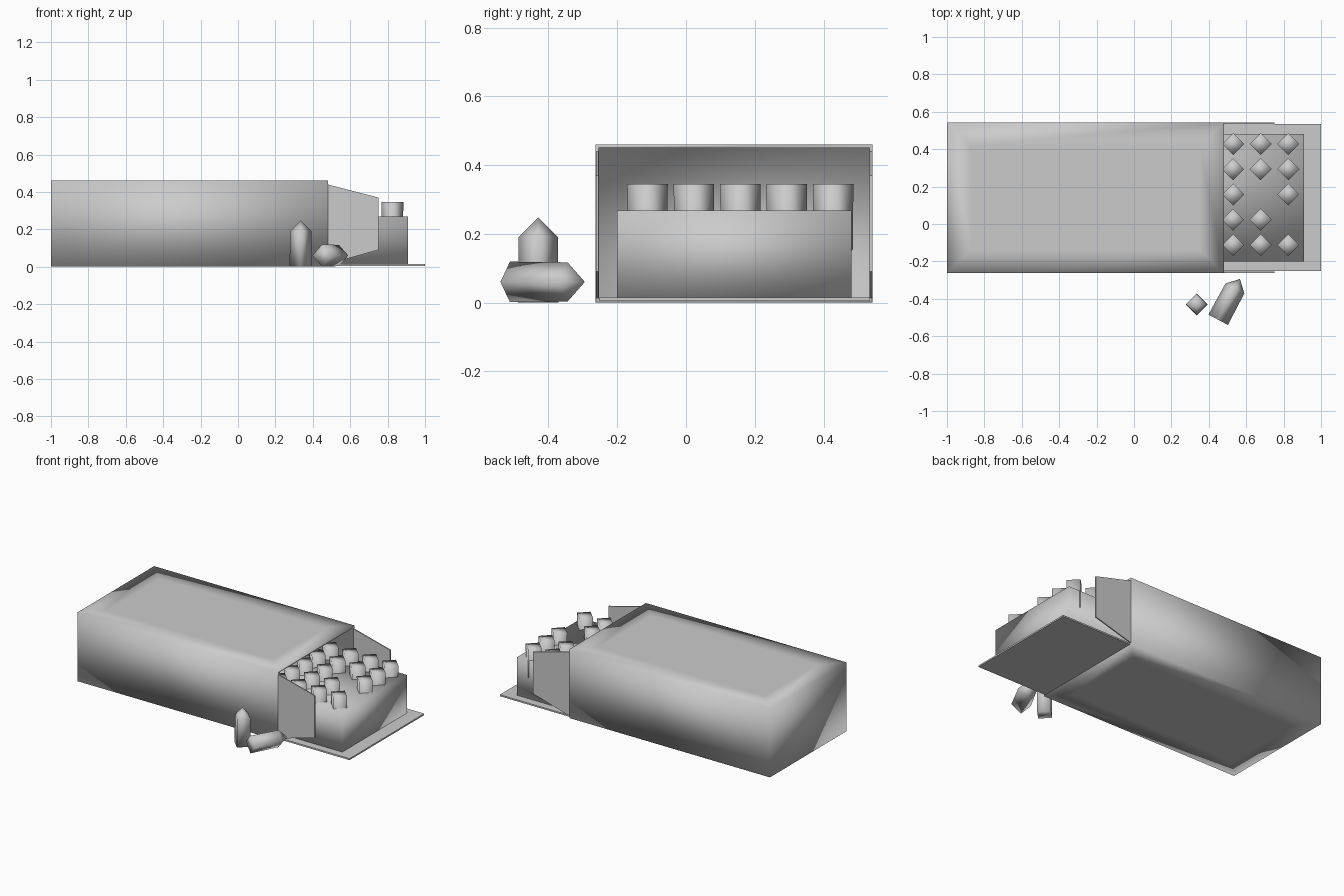
import bpy, bmesh
from math import pi, atan2
from mathutils import Matrix, Vector

if "Cube" in bpy.data.objects:
    bpy.data.objects.remove(bpy.data.objects["Cube"])

CY = 0.14  # centre line of the carton


def finish(bm, name, smooth=True):
    bmesh.ops.recalc_face_normals(bm, faces=bm.faces)
    me = bpy.data.meshes.new(name)
    bm.to_mesh(me)
    bm.free()
    for p in me.polygons:
        p.use_smooth = smooth
    ob = bpy.data.objects.new(name, me)
    bpy.context.collection.objects.link(ob)
    return ob


def block(lo, hi):
    bm = bmesh.new()
    lo, hi = Vector(lo), Vector(hi)
    m = Matrix.Translation((lo + hi) / 2) @ Matrix.Diagonal((*(hi - lo), 1))
    bmesh.ops.create_cube(bm, size=1, matrix=m)
    return bm


# Carton sleeve: closed at the back end, open at +x, thin walls
bm = block((-1, -0.263, 0), (0.48, 0.543, 0.46))
bm.normal_update()
caps = [f for f in bm.faces if abs(f.normal.z) > 0.9]
bmesh.ops.inset_individual(bm, faces=caps, thickness=0.18)
bm.normal_update()
end = [f for f in bm.faces if f.normal.x > 0.9]
bmesh.ops.delete(bm, geom=end, context='FACES_ONLY')
box = finish(bm, "carton")
# recalculated normals on an open shell must face outward
wall = box.modifiers.new("wall", 'SOLIDIFY')
wall.thickness = 0.01
wall.offset = -1
wall.use_even_offset = True

# Side flaps, mirrored about the carton centre line
for side, name in ((1, "back_side_flap"), (-1, "front_side_flap")):
    bm = bmesh.new()
    y = CY + side * 0.402
    prof = [(0.475, 0.012), (0.75, 0.09), (0.75, 0.37), (0.475, 0.441)]
    face = bm.faces.new([bm.verts.new((x, y, z)) for x, z in prof])
    ext = bmesh.ops.extrude_face_region(bm, geom=[face])
    moved = [v for v in ext['geom'] if isinstance(v, bmesh.types.BMVert)]
    bmesh.ops.translate(bm, verts=moved, vec=(0, -side * 0.008, 0))
    finish(bm, name, False)

# Bottom flap lying on the ground
finish(block((0.475, CY - 0.392, 0.004), (1, CY + 0.395, 0.014)), "bottom_flap", False)

# Tray slid partly out of the carton
finish(block((-0.57, -0.2, 0.012), (0.91, 0.482, 0.268)), "tray")

# Four-sided cartridge: slightly tapered case and pointed tip
bm = bmesh.new()
rings = []
for r, z in ((0.059, 0), (0.057, 0.19)):
    rings.append([bm.verts.new(p) for p in ((r, 0, z), (0, r, z), (-r, 0, z), (0, -r, z))])
tip = bm.verts.new((0, 0, 0.247))
bm.faces.new(rings[0])
for i in range(4):
    j = (i + 1) % 4
    bm.faces.new((rings[0][i], rings[0][j], rings[1][j], rings[1][i]))
    bm.faces.new((rings[1][i], rings[1][j], tip))
standing = finish(bm, "standing_cartridge")
standing.location = (0.335, -0.43, 0)


def copy_cartridge(name, loc, rot):
    ob = bpy.data.objects.new(name, standing.data)
    ob.location, ob.rotation_euler = loc, rot
    bpy.context.collection.objects.link(ob)


# Loose cartridge lying on its side
copy_cartridge("lying_cartridge", (0.45, -0.512, 0.06), (0, pi / 2, atan2(0.215, 0.115)))

# Ten rows of five in the tray, base up, two missing
for row in range(10):
    for col in range(5):
        if (row, col) not in ((0, 1), (1, 2)):
            copy_cartridge(f"tray_cartridge_{row}_{col}",
                           (0.825 - row * 0.1475, -0.112 + col * 0.135, 0.345), (pi, 0, 0))
